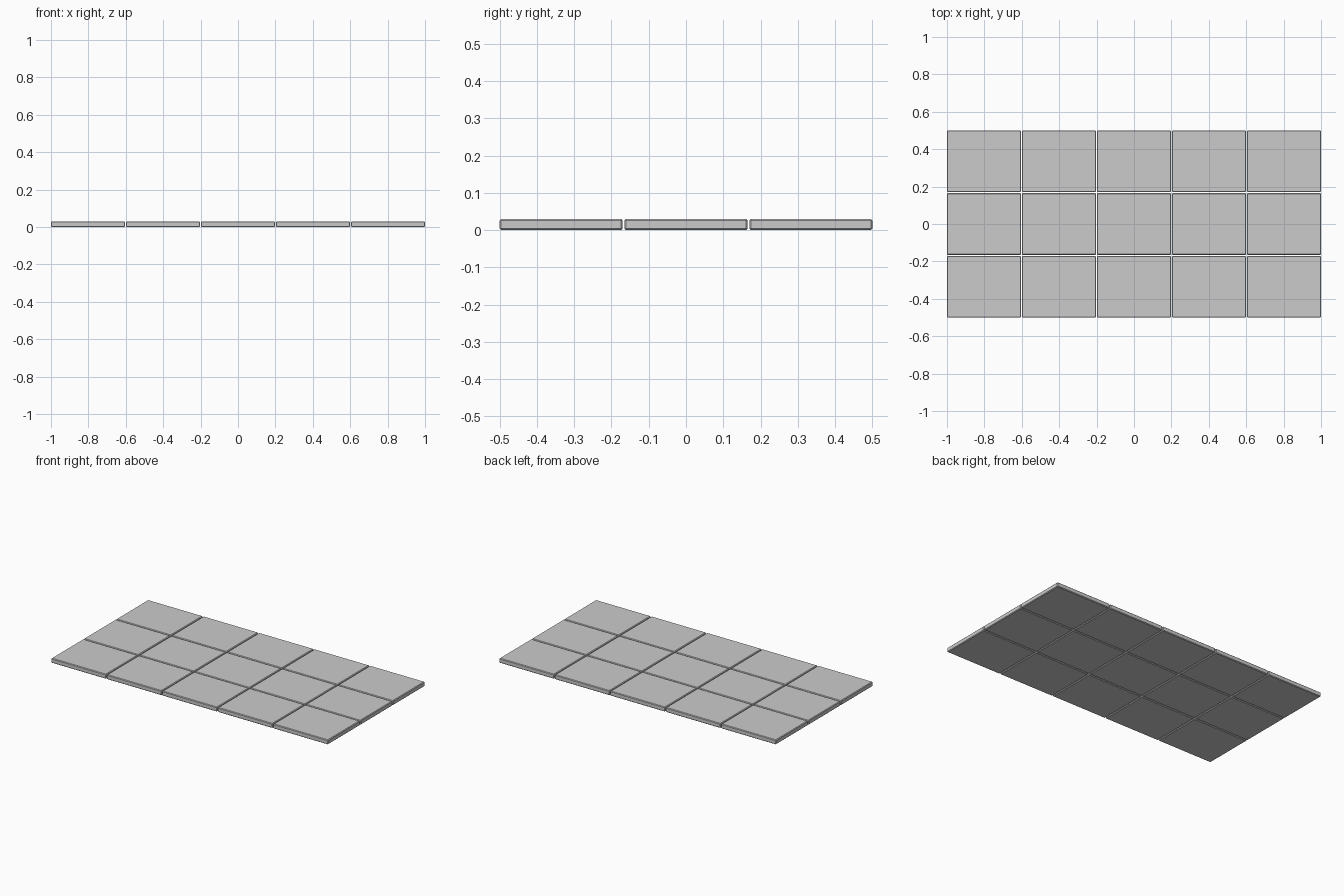
import bpy

if "Cube" in bpy.data.objects:
    bpy.data.objects.remove(bpy.data.objects["Cube"])

COLS, ROWS = 5, 3
LENGTH, WIDTH, THICK = 2.0, 1.0, 0.03
GAP, EDGE = 0.005, 0.004
tile_x = (LENGTH - GAP * (COLS - 1)) / COLS
tile_y = (WIDTH - GAP * (ROWS - 1)) / ROWS


def add_tile(col, row):
    # One slab with a small chamfer on every edge
    x = -LENGTH / 2 + tile_x / 2 + col * (tile_x + GAP)
    y = -WIDTH / 2 + tile_y / 2 + row * (tile_y + GAP)
    bpy.ops.mesh.primitive_cube_add(size=1, location=(x, y, THICK / 2))
    tile = bpy.context.object
    tile.name = f"floor_tile_{row + 1}_{col + 1}"
    tile.scale = (tile_x, tile_y, THICK)
    bpy.ops.object.transform_apply(location=False, rotation=False, scale=True)
    bevel = tile.modifiers.new("edge_chamfer", 'BEVEL')
    bevel.width = EDGE
    bevel.segments = 1
    bevel.limit_method = 'ANGLE'


# Grid of floor tiles with narrow joints
for row in range(ROWS):
    for col in range(COLS):
        add_tile(col, row)
